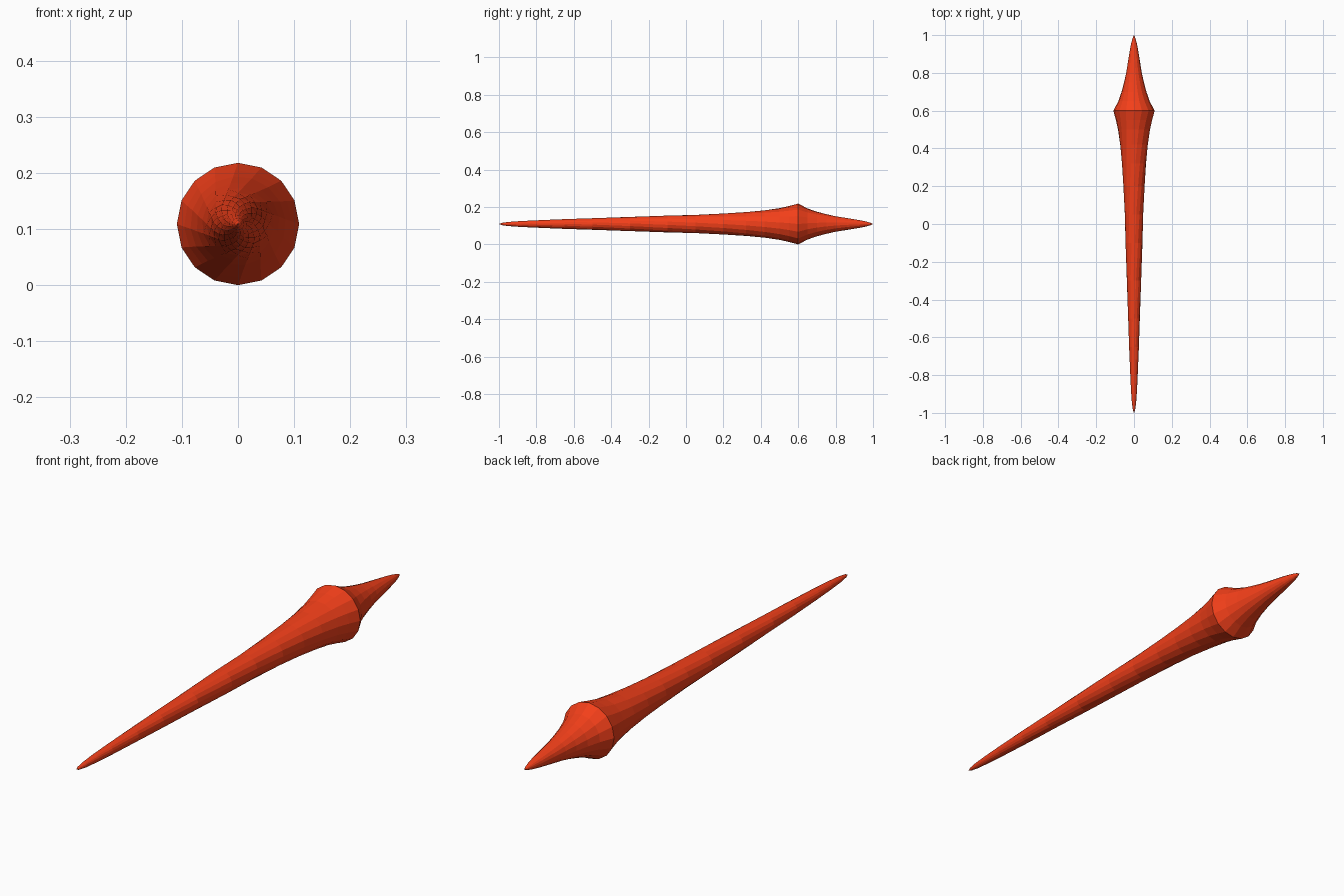
import bpy, bmesh
from math import sin, cos, pi, radians

if "Cube" in bpy.data.objects:
    bpy.data.objects.remove(bpy.data.objects["Cube"])

SIDES = 16
R = 0.109
TWIST = radians(90)   # total twist of each taper from the ridge to its tip

# (y, radius) along the spindle
PROFILE = [(-0.985, 0.006), (-0.95, 0.011), (-0.88, 0.016), (-0.8, 0.020),
           (-0.65, 0.026), (-0.5, 0.031), (-0.3, 0.038), (-0.1, 0.045),
           (0.05, 0.049), (0.2, 0.056), (0.32, 0.064), (0.42, 0.074),
           (0.5, 0.085), (0.55, 0.096), (0.6, R), (0.65, 0.083),
           (0.7, 0.066), (0.75, 0.053), (0.8, 0.042), (0.86, 0.032),
           (0.92, 0.022), (0.96, 0.014), (0.985, 0.007)]


def twist_at(y):
    return TWIST * ((0.6 - y) / 1.6 if y < 0.6 else (y - 0.6) / 1.6)


# Twisted, faceted rings joined into a skin and closed to points
bm = bmesh.new()
rings = []
for y, r in PROFILE:
    t = twist_at(y)
    rings.append([bm.verts.new((r * cos(2 * pi * i / SIDES + t), y,
                                R + r * sin(2 * pi * i / SIDES + t)))
                  for i in range(SIDES)])
front = bm.verts.new((0, -1, R))
back = bm.verts.new((0, 1, R))
for i in range(SIDES):
    j = (i + 1) % SIDES
    for a, b in zip(rings, rings[1:]):
        bm.faces.new((a[i], a[j], b[j], b[i]))
    bm.faces.new((front, rings[0][j], rings[0][i]))
    bm.faces.new((back, rings[-1][i], rings[-1][j]))
bmesh.ops.recalc_face_normals(bm, faces=bm.faces[:])
mesh = bpy.data.meshes.new("spindle")
bm.to_mesh(mesh)
bm.free()
spindle = bpy.data.objects.new("spindle", mesh)
bpy.context.collection.objects.link(spindle)

# Red-orange finish
mat = bpy.data.materials.new("red_orange")
mat.diffuse_color = (0.9, 0.05, 0.01, 1)
mat.use_nodes = True
mat.node_tree.nodes["Principled BSDF"].inputs["Base Color"].default_value = mat.diffuse_color
mesh.materials.append(mat)
